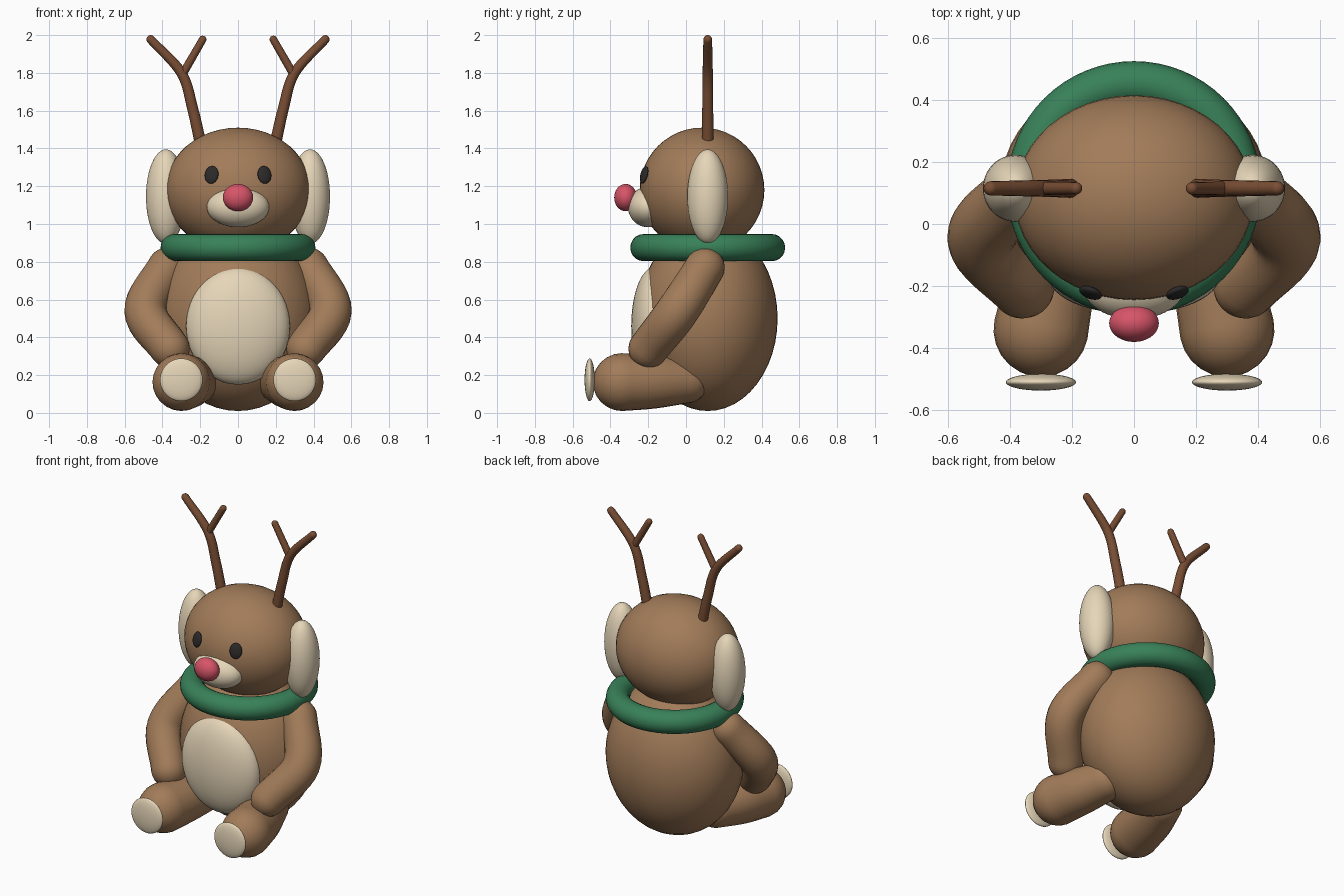
import bpy, bmesh, math
from mathutils import Vector

if "Cube" in bpy.data.objects:
    bpy.data.objects.remove(bpy.data.objects["Cube"])


def material(name, rgb):
    m = bpy.data.materials.new(name)
    m.diffuse_color = (*rgb, 1)
    m.use_nodes = True
    m.node_tree.nodes["Principled BSDF"].inputs["Base Color"].default_value = m.diffuse_color
    return m


BROWN = material("brown_plush", (0.36, 0.20, 0.10))
CREAM = material("cream_plush", (0.79, 0.67, 0.48))
GREEN = material("green_knit", (0.04, 0.22, 0.10))
RED = material("red_nose", (0.68, 0.09, 0.14))
DARK = material("dark_bead", (0.025, 0.022, 0.022))
WOOD = material("antler_brown", (0.19, 0.075, 0.034))


def finish(obj, name, mat):
    obj.name = name
    obj.data.materials.append(mat)
    for p in obj.data.polygons:
        p.use_smooth = True
    return obj


def ellipsoid(name, loc, size, mat, rot=(0, 0, 0)):
    bpy.ops.mesh.primitive_uv_sphere_add(segments=48, ring_count=24, location=loc, rotation=rot)
    obj = bpy.context.object
    obj.scale = size
    return finish(obj, name, mat)


def spline(points, steps=8):
    """Smooth path through (x, y, z, radius) points."""
    pts = [Vector(p) for p in points]
    pts = [2 * pts[0] - pts[1]] + pts + [2 * pts[-1] - pts[-2]]
    out = []
    for i in range(1, len(pts) - 2):
        a, b, c, d = pts[i - 1:i + 3]
        for k in range(steps):
            t = k / steps
            out.append(0.5 * (2 * b + (c - a) * t + (2 * a - 5 * b + 4 * c - d) * t**2
                              + (3 * b - a - 3 * c + d) * t**3))
    return out + [pts[-2]]


def limb(name, points, mat, sides=24):
    """Tapered tube along a path with round ends."""
    path = spline(points)
    pos = [p.to_3d() for p in path]
    n = len(path)
    tan = [(pos[min(i + 1, n - 1)] - pos[max(i - 1, 0)]).normalized() for i in range(n)]
    rings = [(pos[i], tan[i], path[i][3]) for i in range(n)]
    caps = [math.radians(a) for a in (15, 30, 45, 60, 75, 87)]
    r0, r1 = path[0][3], path[-1][3]
    start = [(pos[0] - tan[0] * r0 * math.sin(a), tan[0], r0 * math.cos(a)) for a in reversed(caps)]
    end = [(pos[-1] + tan[-1] * r1 * math.sin(a), tan[-1], r1 * math.cos(a)) for a in caps]
    bm = bmesh.new()
    loops = []
    side = tan[0].orthogonal()
    for c, t, r in start + rings + end:
        side = (side - t * side.dot(t)).normalized()
        up = t.cross(side)
        loops.append([bm.verts.new(c + r * (side * math.cos(q) + up * math.sin(q)))
                      for q in (2 * math.pi * k / sides for k in range(sides))])
    for a, b in zip(loops, loops[1:]):
        for k in range(sides):
            j = (k + 1) % sides
            bm.faces.new((a[k], a[j], b[j], b[k]))
    bm.faces.new(loops[0][::-1])
    bm.faces.new(loops[-1])
    bmesh.ops.recalc_face_normals(bm, faces=bm.faces)
    mesh = bpy.data.meshes.new(name)
    bm.to_mesh(mesh)
    bm.free()
    obj = bpy.data.objects.new(name, mesh)
    bpy.context.collection.objects.link(obj)
    return finish(obj, name, mat)


# Torso, belly patch and head
ellipsoid("body", (0, 0.115, 0.50), (0.43, 0.37, 0.49), BROWN)
ellipsoid("belly", (0, -0.17, 0.46), (0.275, 0.12, 0.31), CREAM)
ellipsoid("head", (0, 0.085, 1.18), (0.385, 0.33, 0.33), BROWN)

# Face
ellipsoid("muzzle", (0, -0.20, 1.09), (0.165, 0.107, 0.107), CREAM)
ellipsoid("nose", (0, -0.32, 1.14), (0.08, 0.06, 0.072), RED)

# Collar ring
bpy.ops.mesh.primitive_torus_add(location=(0, 0.115, 0.875), major_radius=0.338,
                                 minor_radius=0.072, major_segments=64, minor_segments=20)
finish(bpy.context.object, "collar", GREEN)

# Paired parts
for s, tag in ((-1, "left"), (1, "right")):
    ellipsoid(f"eye_{tag}", (s * 0.14, -0.222, 1.26), (0.038, 0.016, 0.048), DARK,
              (math.radians(-14), 0, math.radians(s * 20)))
    ellipsoid(f"ear_{tag}", (s * 0.382, 0.115, 1.145), (0.105, 0.108, 0.25), CREAM)
    limb(f"arm_{tag}", [(s * 0.375, 0.10, 0.77, 0.105), (s * 0.49, -0.045, 0.54, 0.112),
                        (s * 0.36, -0.20, 0.34, 0.105)], BROWN)
    limb(f"leg_{tag}", [(s * 0.22, 0.0, 0.17, 0.12), (s * 0.265, -0.17, 0.165, 0.142),
                        (s * 0.30, -0.34, 0.163, 0.153)], BROWN)
    ellipsoid(f"sole_{tag}", (s * 0.30, -0.51, 0.175), (0.113, 0.027, 0.113), CREAM)
    limb(f"antler_{tag}", [(s * 0.195, 0.115, 1.41, 0.031), (s * 0.24, 0.115, 1.61, 0.029),
                           (s * 0.30, 0.115, 1.80, 0.027), (s * 0.462, 0.115, 1.977, 0.023)],
         WOOD, 16)
    limb(f"antler_tine_{tag}", [(s * 0.295, 0.115, 1.79, 0.022), (s * 0.187, 0.115, 1.977, 0.02)],
         WOOD, 16)
